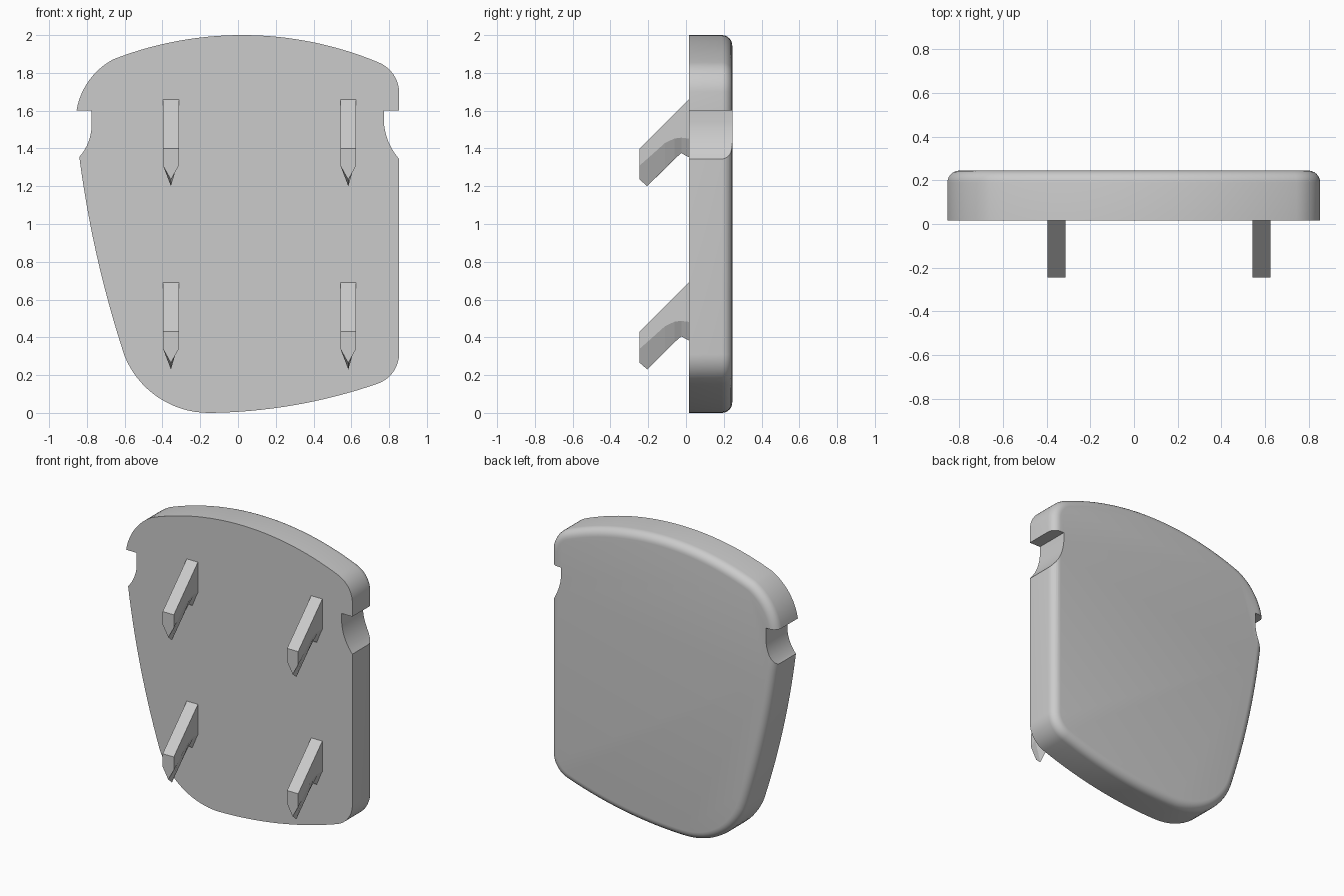
import bpy, bmesh, math
from mathutils import Vector

FRONT, BACK = 0.015, 0.245

cube = bpy.data.objects.get("Cube")
if cube:
    bpy.data.objects.remove(cube, do_unlink=True)


def arc(a, m, b, steps):
    """Points on the circular arc from a through m to b, without b."""
    a, m, b = Vector(a), Vector(m), Vector(b)
    p, q = m - a, b - a
    d = 2 * p.cross(q)
    c = a + Vector((q.y * p.dot(p) - p.y * q.dot(q),
                    p.x * q.dot(q) - q.x * p.dot(p))) / d
    start = math.atan2(a.y - c.y, a.x - c.x)
    sweep = math.atan2(b.y - c.y, b.x - c.x) - start
    sweep %= math.tau
    if d < 0:
        sweep -= math.tau
    r = (a - c).length
    return [(c.x + r * math.cos(start + sweep * i / steps),
             c.y + r * math.sin(start + sweep * i / steps)) for i in range(steps)]


def finish(bm, name):
    bmesh.ops.recalc_face_normals(bm, faces=bm.faces)
    mesh = bpy.data.meshes.new(name)
    bm.to_mesh(mesh)
    bm.free()
    obj = bpy.data.objects.new(name, mesh)
    bpy.context.collection.objects.link(obj)
    return obj


def slab(name, outline, y0, y1, rounding=0):
    """Extrude an x-z outline along y, optionally rounding the back rim."""
    bm = bmesh.new()
    face = bm.faces.new([bm.verts.new((x, y0, z)) for x, z in outline])
    result = bmesh.ops.extrude_face_region(bm, geom=[face], use_keep_orig=True)
    moved = [v for v in result["geom"] if isinstance(v, bmesh.types.BMVert)]
    bmesh.ops.translate(bm, verts=moved, vec=(0, y1 - y0, 0))
    bmesh.ops.recalc_face_normals(bm, faces=bm.faces)
    if rounding:
        rim = [e for e in bm.edges if all(v.co.y > y1 - 0.001 for v in e.verts)]
        bmesh.ops.bevel(bm, geom=rim, offset=rounding, segments=6,
                        profile=0.5, affect="EDGES")
    return finish(bm, name)


# Plate outline, counter-clockwise from the lower left corner
lower_left, bottom = (-0.60, 0.30), (-0.15, 0.0)
low_right, right_foot = (0.74, 0.155), (0.853, 0.31)
right_top, top_right = (0.853, 1.70), (0.745, 1.855)
top_left, left_top = (-0.66, 1.872), (-0.855, 1.60)
left_waist = (-0.84, 1.355)
outline = (arc(lower_left, (-0.42, 0.08), bottom, 14)
           + arc(bottom, (0.32, 0.045), low_right, 16)
           + arc(low_right, (0.822, 0.217), right_foot, 10)
           + [right_foot]
           + arc(right_top, (0.824, 1.79), top_right, 10)
           + arc(top_right, (0.0, 2.0), top_left, 28)
           + arc(top_left, (-0.79, 1.758), left_top, 12)
           + [left_top]
           + arc(left_waist, (-0.74, 0.80), lower_left, 20))
plate = slab("plate", outline, FRONT, BACK, 0.055)

# Side notches with a flat top and a curved lower end
notches = {
    "left": [(1.0, 1.60), (0.772, 1.60)]
    + arc((0.772, 1.54), (0.797, 1.434), (0.853, 1.344), 10)
    + [(0.853, 1.344), (1.0, 1.25)],
    "right": [(-1.0, 1.60), (-0.775, 1.60)]
    + arc((-0.775, 1.52), (-0.792, 1.434), left_waist, 10)
    + [left_waist, (-1.0, 1.25)],
}
bpy.context.view_layer.objects.active = plate
for side, shape in notches.items():
    cutter = slab(side + "_notch_cutter", shape, FRONT - 0.1, BACK + 0.1)
    cutter.hide_render = True
    mod = plate.modifiers.new(side + "_notch", "BOOLEAN")
    mod.operation, mod.solver, mod.object = "DIFFERENCE", "EXACT", cutter
    bpy.ops.object.modifier_apply(modifier=mod.name)
    bpy.data.objects.remove(cutter, do_unlink=True)

bpy.ops.object.select_all(action="DESELECT")
plate.select_set(True)
bpy.ops.object.shade_smooth_by_angle(angle=math.radians(30))

# Hook stations from tip to root: y, top z, shoulder z, keel z
STATIONS = [(-0.245, 1.40, 1.31, 1.235), (-0.205, 1.44, 1.345, 1.20),
            (-0.11, 1.535, 1.43, 1.295), (-0.06, 1.585, 1.453, 1.345),
            (-0.025, 1.62, 1.457, 1.375), (0.03, 1.675, 1.45, 1.345)]


def hook(name, x, drop, half=0.042):
    """Downward hook with a flat top and a V-shaped underside."""
    bm = bmesh.new()
    rings = []
    for y, top, shoulder, keel in STATIONS:
        section = [(-half, top), (-half, shoulder), (0, keel),
                   (half, shoulder), (half, top)]
        rings.append([bm.verts.new((x + dx, y, z - drop)) for dx, z in section])
    for a, b in zip(rings, rings[1:]):
        for i in range(5):
            j = (i + 1) % 5
            bm.faces.new((a[i], a[j], b[j], b[i]))
    bm.faces.new(rings[0])
    bm.faces.new(rings[-1])
    return finish(bm, name)


for level, drop in (("upper", 0), ("lower", 0.97)):
    for side, x in (("left", 0.584), ("right", -0.355)):
        hook(f"{level}_{side}_hook", x, drop)
